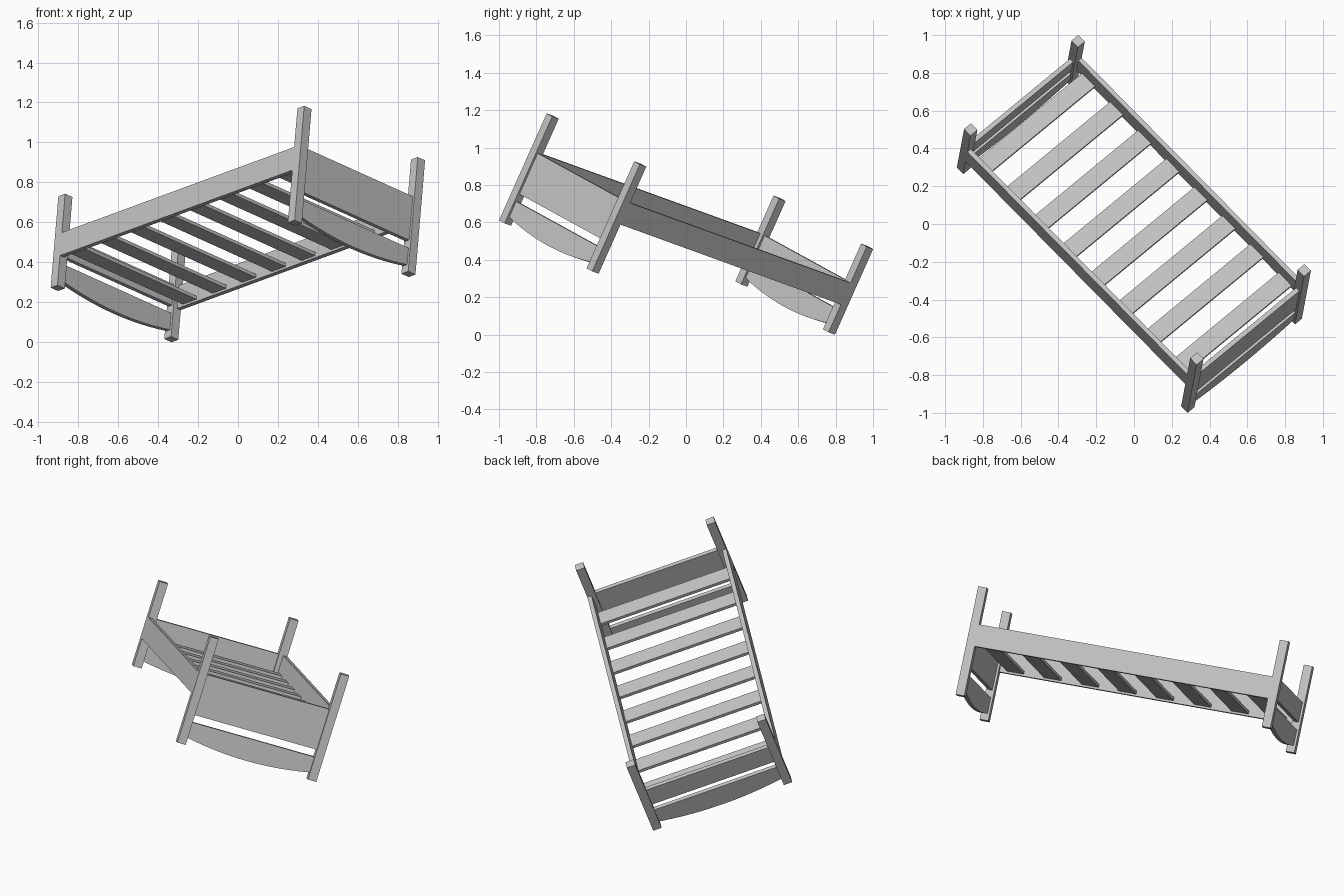
import bpy, bmesh, math
from mathutils import Matrix, Vector

if "Cube" in bpy.data.objects:
    bpy.data.objects.remove(bpy.data.objects["Cube"], do_unlink=True)

# One plain grey finish
grey = bpy.data.materials.new("plain_grey")
grey.use_nodes = True
COLOUR = (0.55, 0.55, 0.55, 1)
grey.diffuse_color = COLOUR
grey.node_tree.nodes["Principled BSDF"].inputs["Base Color"].default_value = COLOUR

# Tilted frame of the bed: length runs head to foot, up runs along the posts
length = Vector((-0.680, 0.689, -0.250)).normalized()
up = Vector((0.078, 0.4045, 0.911))
up = (up - length * up.dot(length)).normalized()
across = length.cross(up)
FRAME = Matrix((across, length, up)).transposed().to_4x4()
FRAME.translation = (-0.0295, -0.127, 0.2486)

PX, PY, POST = 0.39, 0.88, 0.05        # post centres and post width
TOP, RAIL_TOP, RAIL_BOTTOM = 0.628, 0.415, 0.288
BOARD = 0.025                          # board thickness


def finish(name, bm):
    bmesh.ops.recalc_face_normals(bm, faces=bm.faces)
    mesh = bpy.data.meshes.new(name)
    bm.to_mesh(mesh)
    bm.free()
    mesh.materials.append(grey)
    obj = bpy.data.objects.new(name, mesh)
    obj.matrix_world = FRAME
    bpy.context.collection.objects.link(obj)


def box(name, x0, x1, y0, y1, z0, z1):
    bm = bmesh.new()
    bmesh.ops.create_cube(bm, size=1)
    for v in bm.verts:
        v.co = ((x0 + x1) / 2 + v.co.x * (x1 - x0),
                (y0 + y1) / 2 + v.co.y * (y1 - y0),
                (z0 + z1) / 2 + v.co.z * (z1 - z0))
    finish(name, bm)


def bowed_board(name, y, z_end, z_mid, z_top, steps=12):
    """Board with a straight top and a lower edge that bows downward."""
    w = PX - POST / 2
    outline = [(w, z_top), (-w, z_top)]
    for i in range(steps + 1):
        t = -1 + 2 * i / steps
        outline.append((t * w, z_mid + (z_end - z_mid) * t * t))
    bm = bmesh.new()
    face = bm.faces.new([bm.verts.new((x, y - BOARD / 2, z)) for x, z in outline])
    out = bmesh.ops.extrude_face_region(bm, geom=[face])
    bmesh.ops.translate(bm, vec=(0, BOARD, 0),
                        verts=[v for v in out["geom"] if isinstance(v, bmesh.types.BMVert)])
    finish(name, bm)


# Head and foot ends: two posts, a straight panel and a bowed lower board
h = POST / 2
for end, y, base in (("head", -PY, 0.0), ("foot", PY, 0.125)):
    for side, x in (("right", -PX), ("left", PX)):
        box(f"{end}_post_{side}", x - h, x + h, y - h, y + h, base, TOP)
    box(f"{end}_panel", -PX + h, PX - h, y - BOARD / 2, y + BOARD / 2,
        base + 0.175, RAIL_TOP)
    bowed_board(f"{end}_lower_board", y, base + 0.04, base + 0.005, base + 0.132)

# Side rails, flush with the outer faces of the posts
outer = PX + h
for side, x0 in (("right", -outer), ("left", outer - BOARD)):
    box(f"side_rail_{side}", x0, x0 + BOARD, -PY + h, PY - h, RAIL_BOTTOM, RAIL_TOP)

# Slats
SLATS, WIDTH, SPAN = 8, 0.10, 1.53
for i in range(SLATS):
    y = -SPAN / 2 + SPAN * i / (SLATS - 1)
    box(f"slat_{i + 1}", -outer + BOARD, outer - BOARD,
        y - WIDTH / 2, y + WIDTH / 2, 0.30, 0.318)
